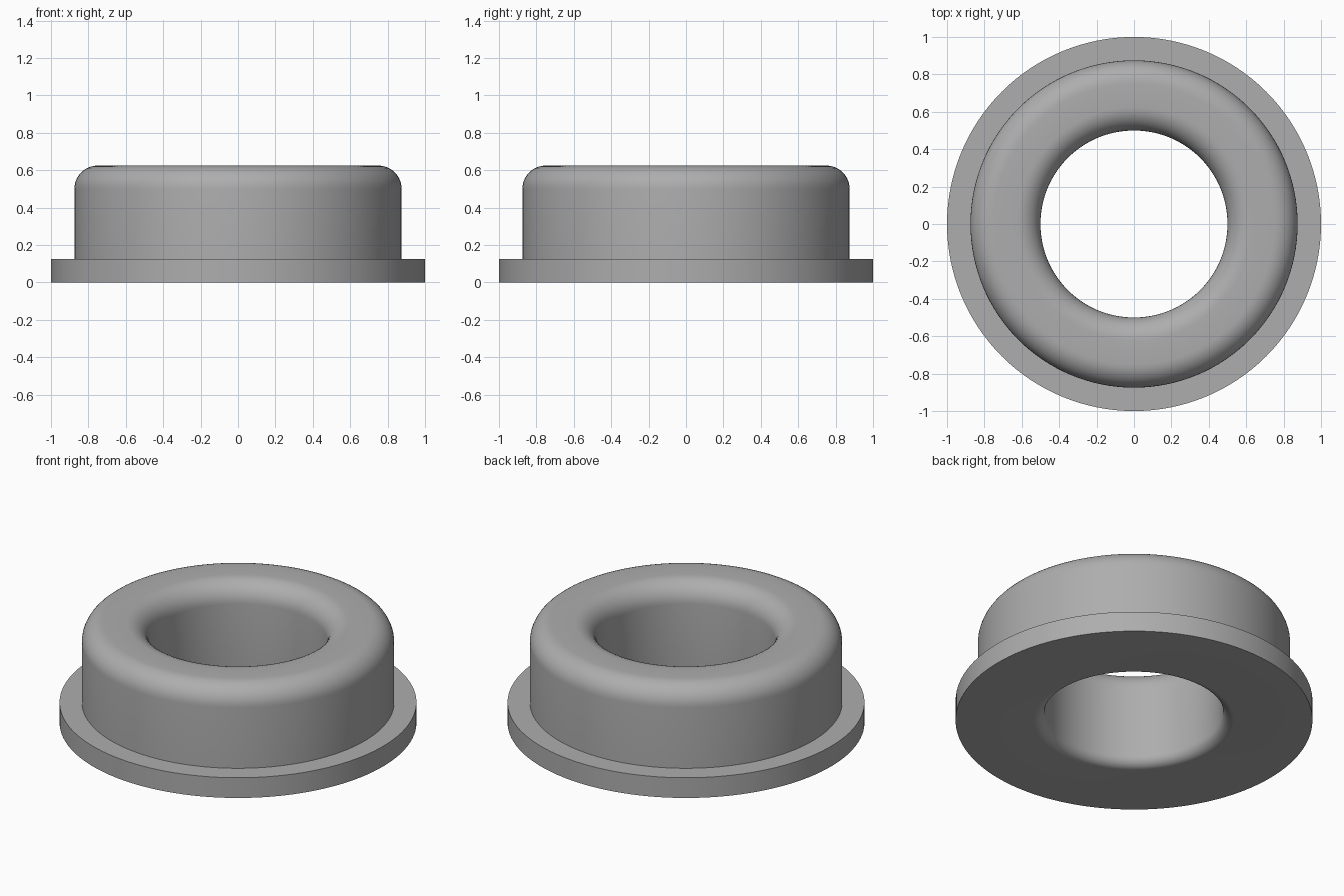
import bpy, bmesh, math

cube = bpy.data.objects.get("Cube")
if cube:
    bpy.data.objects.remove(cube)

SEGMENTS = 128
BORE, BODY, FLANGE = 0.5, 0.875, 1.0
HEIGHT, FLANGE_TOP = 0.625, 0.125
TOP_ROUND, BOTTOM_ROUND = 0.125, 0.0625


def arc(cx, cz, radius, start, end, steps=10):
    """Quarter-round profile points, angles in degrees."""
    angles = [math.radians(start + (end - start) * i / steps) for i in range(steps + 1)]
    return [(cx + radius * math.cos(a), cz + radius * math.sin(a)) for a in angles]


# Closed cross-section: flange, rounded body top, rounded bore
profile = [(FLANGE, 0), (FLANGE, FLANGE_TOP), (BODY, FLANGE_TOP)]
profile += arc(BODY - TOP_ROUND, HEIGHT - TOP_ROUND, TOP_ROUND, 0, 90)
profile += arc(BORE + TOP_ROUND, HEIGHT - TOP_ROUND, TOP_ROUND, 90, 180)
profile += arc(BORE + BOTTOM_ROUND, BOTTOM_ROUND, BOTTOM_ROUND, 180, 270)

# Spin the cross-section into a ring
bm = bmesh.new()
rings = []
for i in range(SEGMENTS):
    a = math.tau * i / SEGMENTS
    rings.append([bm.verts.new((r * math.cos(a), r * math.sin(a), z)) for r, z in profile])
for i, ring in enumerate(rings):
    following = rings[(i + 1) % SEGMENTS]
    for j in range(len(profile)):
        k = (j + 1) % len(profile)
        bm.faces.new((ring[j], following[j], following[k], ring[k]))
bmesh.ops.recalc_face_normals(bm, faces=bm.faces)
mesh = bpy.data.meshes.new("flanged_bushing")
bm.to_mesh(mesh)
bm.free()

# Plain grey finish
grey = bpy.data.materials.new("grey")
grey.use_nodes = True
colour = (0.42, 0.42, 0.42, 1)
grey.diffuse_color = colour
grey.node_tree.nodes["Principled BSDF"].inputs["Base Color"].default_value = colour
mesh.materials.append(grey)

bushing = bpy.data.objects.new("flanged_bushing", mesh)
bpy.context.collection.objects.link(bushing)
bpy.context.view_layer.objects.active = bushing
bushing.select_set(True)
bpy.ops.object.shade_smooth_by_angle(angle=math.radians(30))
